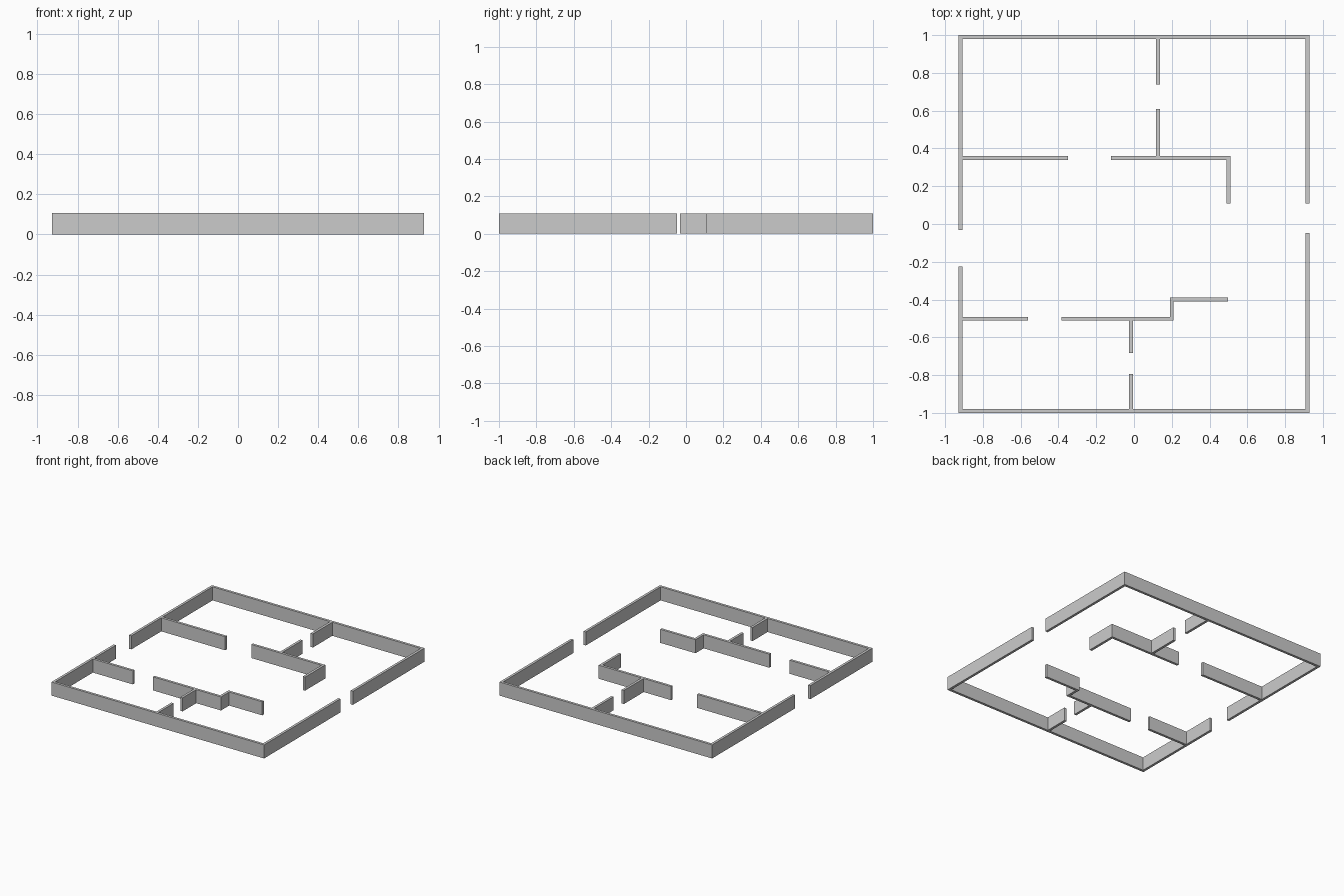
import bpy, bmesh
from mathutils import Vector

if "Cube" in bpy.data.objects:
    bpy.data.objects.remove(bpy.data.objects["Cube"])

T = 0.02     # wall thickness
H = 0.107    # wall height


def wall(name, path):
    """Extrude a mitred wall of thickness T along a centre-line path."""
    pts = [Vector(p) for p in path]
    dirs = [(b - a).normalized() for a, b in zip(pts, pts[1:])]
    norms = [Vector((-d.y, d.x)) for d in dirs]
    bm = bmesh.new()
    rings = []
    for i, p in enumerate(pts):
        n0, n1 = norms[max(i - 1, 0)], norms[min(i, len(norms) - 1)]
        off = (n0 + n1) / (1 + n0.dot(n1)) * T / 2
        l, r = p + off, p - off
        rings.append([bm.verts.new((q.x, q.y, z))
                      for q, z in ((l, 0), (r, 0), (r, H), (l, H))])
    for a, b in zip(rings, rings[1:]):
        for k in range(4):
            m = (k + 1) % 4
            bm.faces.new((a[k], a[m], b[m], b[k]))
    bm.faces.new(rings[0])
    bm.faces.new(rings[-1])
    bmesh.ops.recalc_face_normals(bm, faces=bm.faces)
    me = bpy.data.meshes.new(name)
    bm.to_mesh(me)
    bm.free()
    bpy.context.collection.objects.link(bpy.data.objects.new(name, me))


X, Y = 0.918, 0.99    # centre lines of the outer walls
XI, YI = X - T / 2, Y - T / 2

# Outer shell, broken by a doorway on each side
wall("outer_wall_back", [(-X, -0.033), (-X, Y), (X, Y), (X, 0.108)])
wall("outer_wall_front", [(-X, -0.225), (-X, -Y), (X, -Y), (X, -0.048)])

# Back rooms
wall("back_left_partition", [(-XI, 0.35), (-0.35, 0.35)])
wall("back_corner_partition", [(-0.122, 0.35), (0.5, 0.35), (0.5, 0.108)])
wall("back_divider_outer", [(0.127, YI), (0.127, 0.738)])
wall("back_divider_inner", [(0.127, 0.608), (0.127, 0.36)])

# Front rooms
wall("front_left_partition", [(-XI, -0.502), (-0.56, -0.502)])
wall("front_stepped_partition", [(-0.383, -0.502), (0.2, -0.502),
                                 (0.2, -0.4), (0.498, -0.4)])
wall("front_divider_inner", [(-0.016, -0.512), (-0.016, -0.682)])
wall("front_divider_outer", [(-0.016, -0.793), (-0.016, -YI)])
